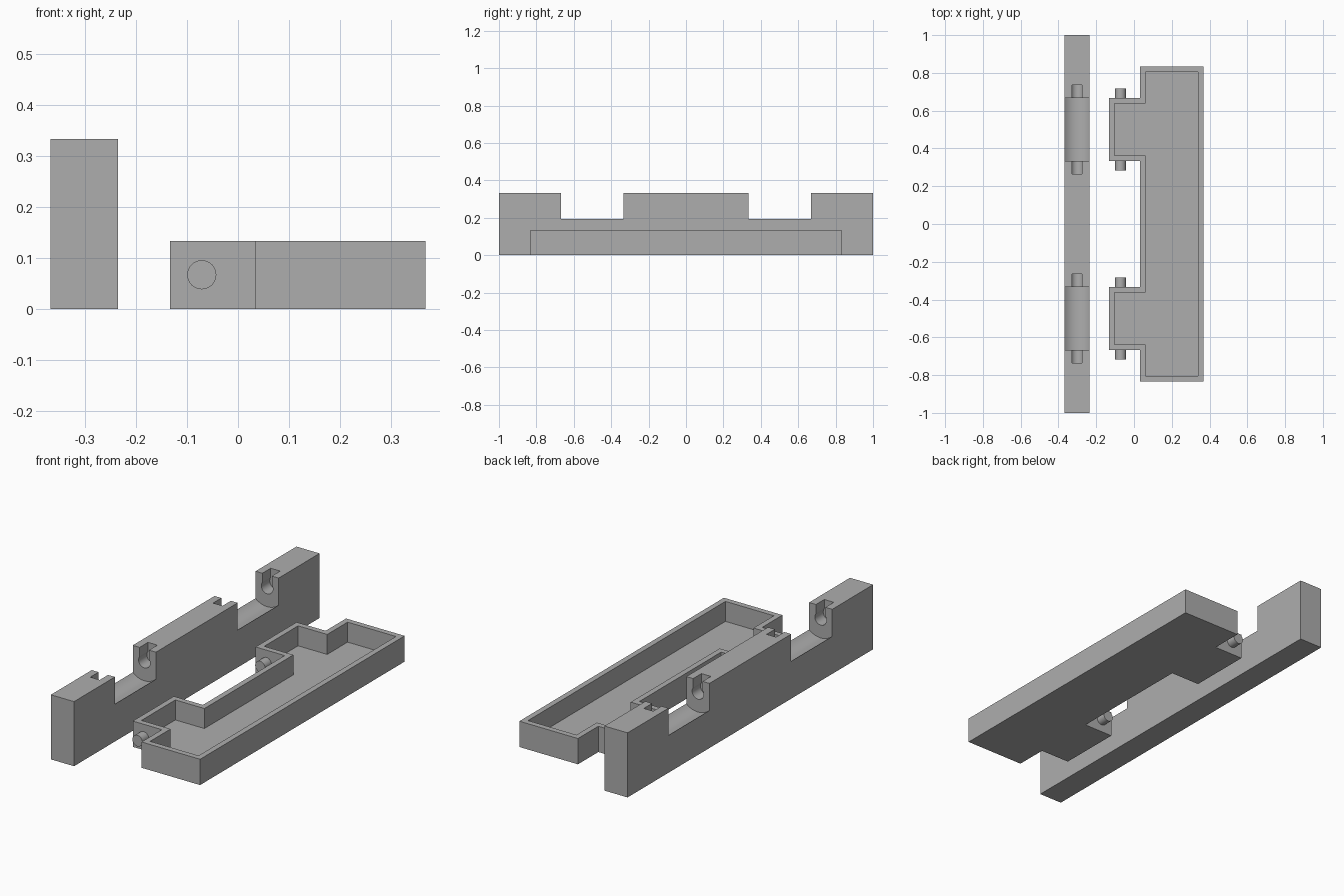
import bpy
import bmesh
from math import acos, cos, sin, pi, radians
from mathutils import Vector

cube = bpy.data.objects.get("Cube")
if cube:
    bpy.data.objects.remove(cube, do_unlink=True)

grey = bpy.data.materials.new("plain grey")
grey.use_nodes = True
grey.diffuse_color = (0.42, 0.42, 0.42, 1)
grey.node_tree.nodes["Principled BSDF"].inputs["Base Color"].default_value = grey.diffuse_color


def prism(name, points, depth):
    """Extrude a closed loop of 3D points along the depth vector."""
    bm = bmesh.new()
    face = bm.faces.new([bm.verts.new(p) for p in points])
    moved = bmesh.ops.extrude_face_region(bm, geom=[face])["geom"]
    bmesh.ops.translate(bm, vec=Vector(depth),
                        verts=[v for v in moved if isinstance(v, bmesh.types.BMVert)])
    bmesh.ops.recalc_face_normals(bm, faces=bm.faces)
    mesh = bpy.data.meshes.new(name)
    bm.to_mesh(mesh)
    bm.free()
    mesh.materials.append(grey)
    obj = bpy.data.objects.new(name, mesh)
    bpy.context.collection.objects.link(obj)
    return obj


def activate(obj):
    bpy.ops.object.select_all(action='DESELECT')
    obj.select_set(True)
    bpy.context.view_layer.objects.active = obj


def smooth(obj):
    activate(obj)
    bpy.ops.object.shade_smooth_by_angle(angle=radians(30))


def cut(obj, cutter):
    cutter.hide_render = True
    mod = obj.modifiers.new("cut", 'BOOLEAN')
    mod.operation = 'DIFFERENCE'
    mod.solver = 'EXACT'
    mod.object = cutter
    activate(obj)
    bpy.ops.object.modifier_apply(modifier=mod.name)
    bpy.data.objects.remove(cutter, do_unlink=True)


# Hinge bar with two rounded notches and snap-in pin sockets
BAR_X, BAR_HALF, BAR_TOP, AXIS_Z = -0.301, 0.066, 0.333, 0.267


def keyhole(radius, half_width, y0, y1, steps=32):
    """Round channel along y, open to the top through a straight slot."""
    a = acos(half_width / radius)
    angles = [a - (pi + 2 * a) * i / steps for i in range(steps + 1)]
    loop = [(BAR_X + radius * cos(t), y0, AXIS_Z + radius * sin(t)) for t in angles]
    loop += [(BAR_X - half_width, y0, 0.45), (BAR_X + half_width, y0, 0.45)]
    return prism("channel_cutter", loop, (0, y1 - y0, 0))


left, right = BAR_X - BAR_HALF, BAR_X + BAR_HALF
bar = prism("hinge_bar", [(left, -1, 0), (right, -1, 0), (right, 1, 0), (left, 1, 0)],
            (0, 0, BAR_TOP))
for y in (-0.5, 0.5):
    cut(bar, keyhole(0.099, 0.099, y - 0.167, y + 0.167))
    cut(bar, keyhole(0.033, 0.027, y - 0.235, y + 0.235))
smooth(bar)


# Shallow tray with two hinge ears
def outline(inset, z):
    t = inset
    half = [(0.033 + t, 0.333 + t), (-0.133 + t, 0.333 + t), (-0.133 + t, 0.667 - t),
            (0.033 + t, 0.667 - t), (0.033 + t, 0.833 - t), (0.367 - t, 0.833 - t)]
    loop = half + [(x, -y) for x, y in reversed(half)]
    return [(x, y, z) for x, y in loop]


tray = prism("tray", outline(0, 0), (0, 0, 0.133))
cut(tray, prism("tray_cutter", outline(0.029, 0.03), (0, 0, 0.2)))

# Hinge pins on both sides of each ear
for ear, y in (("front", -0.5), ("back", 0.5)):
    for side, s in (("front", -1), ("back", 1)):
        base = y + s * 0.16
        loop = [(-0.071 + 0.0285 * cos(2 * pi * i / 32), base,
                 0.067 + 0.0285 * sin(2 * pi * i / 32)) for i in range(32)]
        smooth(prism(f"{ear}_ear_{side}_pin", loop, (0, s * 0.058, 0)))
